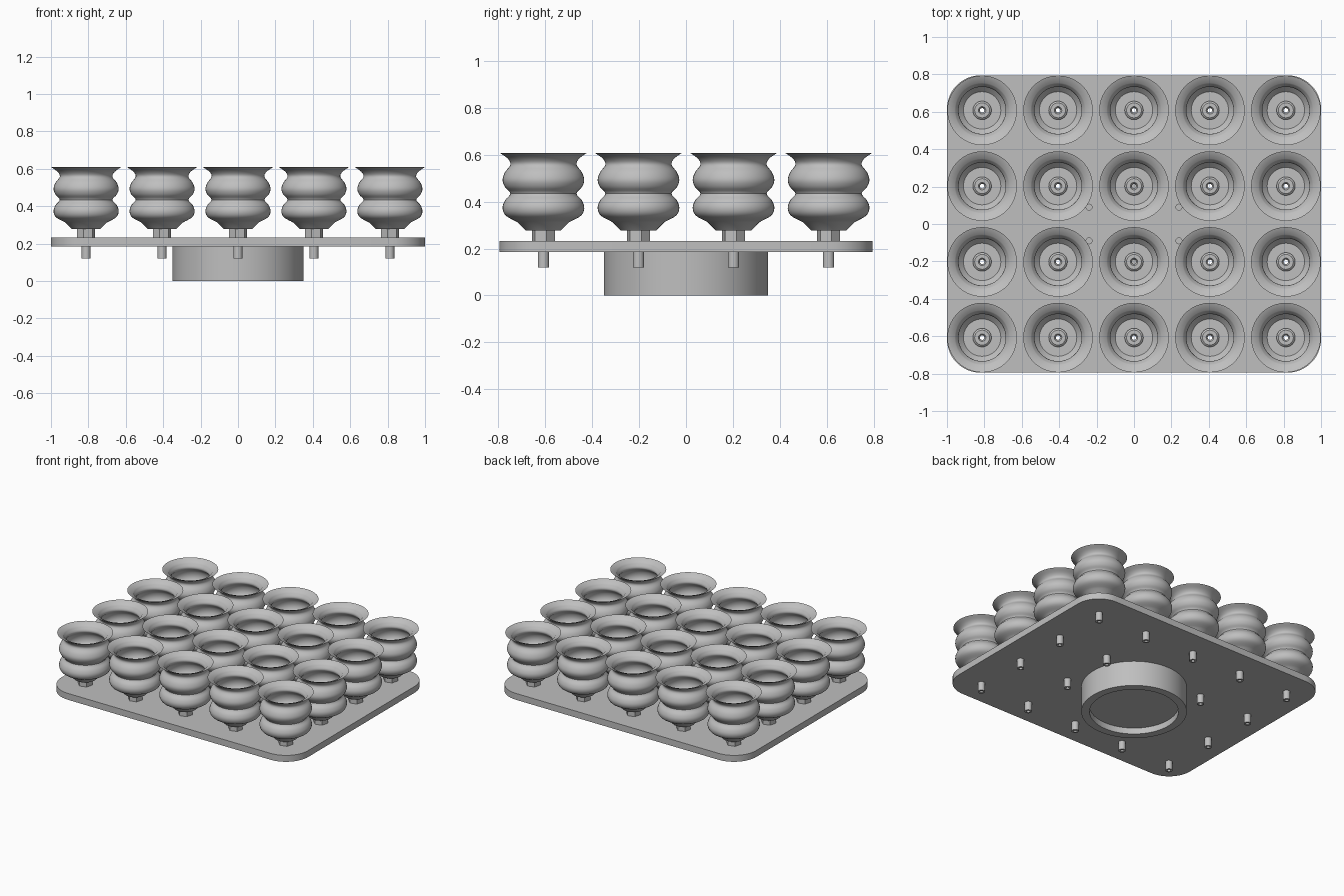
import bpy, bmesh
from math import cos, sin, pi, radians
from mathutils import Vector

cube = bpy.data.objects.get("Cube")
if cube:
    bpy.data.objects.remove(cube)

COLOUR = (0.52, 0.52, 0.52, 1)
grey = bpy.data.materials.new("plain grey")
grey.use_nodes = True
grey.diffuse_color = COLOUR
grey.node_tree.nodes["Principled BSDF"].inputs["Base Color"].default_value = COLOUR


def finish(bm, name):
    """Clean the mesh, shade it and give it the material."""
    bmesh.ops.remove_doubles(bm, verts=bm.verts, dist=1e-5)
    bmesh.ops.recalc_face_normals(bm, faces=bm.faces)
    mesh = bpy.data.meshes.new(name)
    bm.to_mesh(mesh)
    bm.free()
    mesh.materials.append(grey)
    mesh.shade_smooth()
    mesh.set_sharp_from_angle(angle=radians(35))
    return mesh


def place(mesh, name, x=0, y=0):
    obj = bpy.data.objects.new(name, mesh)
    obj.location = (x, y, 0)
    bpy.context.collection.objects.link(obj)
    return obj


def lathe(profile, name, sides=40, turn=0.0):
    """Revolve a closed (radius, z) outline round the z axis."""
    bm = bmesh.new()
    rings = []
    for i in range(sides):
        a = turn + 2 * pi * i / sides
        rings.append([bm.verts.new((r * cos(a), r * sin(a), z)) for r, z in profile])
    n = len(profile)
    for i in range(sides):
        p, q = rings[i], rings[(i + 1) % sides]
        for j in range(n):
            k = (j + 1) % n
            if profile[j][0] > 0 or profile[k][0] > 0:
                bm.faces.new((p[j], q[j], q[k], p[k]))
    bmesh.ops.dissolve_degenerate(bm, dist=1e-6, edges=bm.edges)
    return finish(bm, name)


def smooth_path(points, steps=4):
    """Catmull-Rom curve through the points."""
    p = [Vector(v) for v in points]
    p = [2 * p[0] - p[1]] + p + [2 * p[-1] - p[-2]]
    out = []
    for a, b, c, d in zip(p, p[1:], p[2:], p[3:]):
        for s in range(steps):
            t = s / steps
            out.append(tuple(0.5 * (2 * b + (c - a) * t + (2 * a - 5 * b + 4 * c - d) * t * t
                                    + (3 * b - a - 3 * c + d) * t ** 3)))
    return out + [tuple(p[-2])]


# Layout
BOTTOM, TOP = 0.185, 0.232
spots = [((i - 2) * 0.406, (j - 1.5) * 0.405) for i in range(5) for j in range(4)]
screw_holes = [(sx * 0.24, sy * 0.09) for sx in (-1, 1) for sy in (-1, 1)]

# Base plate with rounded corners
bm = bmesh.new()
RADIUS, STEPS = 0.18, 12
outline = []
for q, (sx, sy) in enumerate([(1, 1), (-1, 1), (-1, -1), (1, -1)]):
    for s in range(STEPS + 1):
        a = (q + s / STEPS) * pi / 2
        outline.append(bm.verts.new((sx * (1 - RADIUS) + RADIUS * cos(a),
                                     sy * (0.795 - RADIUS) + RADIUS * sin(a), BOTTOM)))
face = bm.faces.new(outline)
up = bmesh.ops.extrude_face_region(bm, geom=[face], use_keep_orig=True)
bmesh.ops.translate(bm, vec=(0, 0, TOP - BOTTOM),
                    verts=[v for v in up["geom"] if isinstance(v, bmesh.types.BMVert)])
plate = place(finish(bm, "base_plate"), "base_plate")

# Bores through the plate
bm = bmesh.new()
for x, y in spots + screw_holes:
    made = bmesh.ops.create_cone(bm, cap_ends=True, segments=20, radius1=0.016,
                                 radius2=0.016, depth=0.2)
    bmesh.ops.translate(bm, vec=(x, y, 0.21), verts=made["verts"])
cutter = place(finish(bm, "bore_cutter"), "bore_cutter")
cutter.hide_render = True
mod = plate.modifiers.new("bores", 'BOOLEAN')
mod.operation, mod.solver, mod.object = 'DIFFERENCE', 'EXACT', cutter
bpy.context.view_layer.objects.active = plate
bpy.ops.object.modifier_apply(modifier=mod.name)
bpy.data.objects.remove(cutter)

# Mounting flange with a shallow recess underneath
place(lathe([(0, BOTTOM), (0.35, BOTTOM), (0.35, 0), (0.295, 0), (0.295, 0.045), (0, 0.045)],
            "mounting_flange", sides=80), "mounting_flange")

# Bellows cup: outer skin, lip, inner skin
outer = smooth_path([(0.11, 0.312), (0.16, 0.34), (0.174, 0.372), (0.164, 0.405), (0.141, 0.434),
                     (0.164, 0.462), (0.174, 0.492), (0.164, 0.525), (0.141, 0.557),
                     (0.152, 0.583), (0.186, 0.608)])
inner = smooth_path([(0.147, 0.593), (0.126, 0.557), (0.15, 0.525), (0.158, 0.492), (0.15, 0.462),
                     (0.126, 0.434), (0.15, 0.405), (0.155, 0.372), (0.14, 0.345), (0.1, 0.302)])
cup = lathe([(0.02, 0.277), (0.075, 0.277)] + outer + inner + [(0.02, 0.302)], "bellows_cup", sides=44)

# Hex nut and hollow stem
nut = lathe([(0.02, TOP), (0.05, TOP), (0.05, 0.278), (0.02, 0.278)], "hex_nut",
            sides=6, turn=radians(15))
stem = lathe([(0.012, 0.12), (0.024, 0.12), (0.024, 0.295), (0.05, 0.295), (0.05, 0.312),
              (0.04, 0.32), (0.02, 0.32), (0.012, 0.308)], "hollow_stem", sides=24)

for n, (x, y) in enumerate(spots, 1):
    for mesh in (cup, nut, stem):
        place(mesh, f"{mesh.name}_{n}", x, y)
